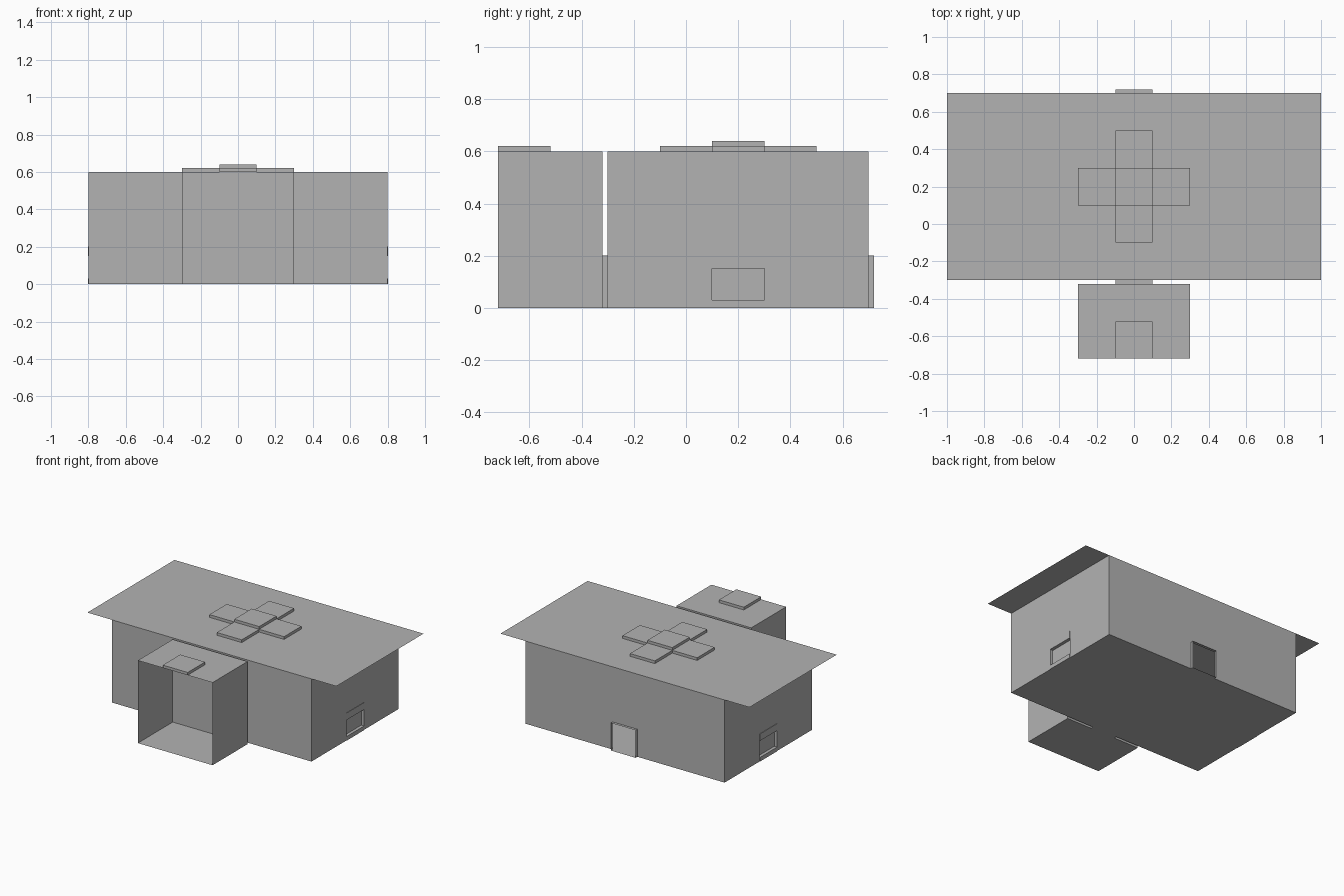
import bpy, bmesh

if "Cube" in bpy.data.objects:
    bpy.data.objects.remove(bpy.data.objects["Cube"], do_unlink=True)

GREY = (0.45, 0.45, 0.45, 1)
grey = bpy.data.materials.new("plain_grey")
grey.use_nodes = True
grey.diffuse_color = GREY
grey.node_tree.nodes["Principled BSDF"].inputs["Base Color"].default_value = GREY

H = 0.6                       # wall height
FRONT, BACK, HALF = -0.3, 0.7, 0.8
STEP = 0.02                   # door, slab and gap thickness


def finish(name, bm):
    bmesh.ops.remove_doubles(bm, verts=bm.verts, dist=0.0005)
    mesh = bpy.data.meshes.new(name)
    bm.to_mesh(mesh)
    bm.free()
    mesh.materials.append(grey)
    obj = bpy.data.objects.new(name, mesh)
    bpy.context.collection.objects.link(obj)
    return obj


def box(name, x, y, z, open_sides=()):
    """Box between (min, max) pairs; open_sides lists (axis, sign) faces to drop."""
    bm = bmesh.new()
    bmesh.ops.create_cube(bm, size=1)
    drop = [f for f in bm.faces for axis, sign in open_sides
            if f.normal[axis] * sign > 0.5]
    bmesh.ops.delete(bm, geom=drop, context='FACES')
    for v in bm.verts:
        v.co = [lo + (c + 0.5) * (hi - lo) for c, (lo, hi) in zip(v.co, (x, y, z))]
    return finish(name, bm)


def wall(name, axis, at, span, hole, flip):
    """Upright sheet of cells across one axis, with one rectangular hole."""
    (h0, h1), (v0, v1) = hole
    us = sorted({span[0], h0, h1, span[1]})
    vs = sorted({0, v0, v1, H})
    bm = bmesh.new()
    for u, u2 in zip(us, us[1:]):
        for v, v2 in zip(vs, vs[1:]):
            if (u, v) == (h0, v0):
                continue
            ring = [(u, v), (u2, v), (u2, v2), (u, v2)]
            pts = [(at, p, q) if axis == 0 else (p, at, q) for p, q in ring]
            bm.faces.new([bm.verts.new(p) for p in (pts[::-1] if flip else pts)])
    return finish(name, bm)


# Main hall: floor and front wall, the other walls are added with openings
box("hall_floor_and_front", (-HALF, HALF), (FRONT, BACK), (0, H),
    [(0, 1), (0, -1), (1, 1), (2, 1)])
wall("back_wall", 1, BACK, (-HALF, HALF), ((-0.1, 0.1), (0, 0.2)), True)

# Side walls with a recessed window each
for side, s in (("left", 1), ("right", -1)):
    wall(side + "_wall", 0, s * HALF, (FRONT, BACK), ((0.1, 0.3), (0.03, 0.15)), s < 0)
    inner, outer = sorted((s * (HALF - STEP), s * HALF))
    box(side + "_window_recess", (inner, outer), (0.1, 0.3), (0.03, 0.15), [(0, s)])
    for part, z in (("sill", (0, 0.03)), ("lintel", (0.15, 0.2))):
        inner, outer = sorted((s * HALF, s * (HALF + 0.003)))
        box(f"{side}_window_{part}", (inner, outer), (0.1, 0.3), z)

# Broad flat roof sheet overhanging the sides
bm = bmesh.new()
corners = [(-1, FRONT), (1, FRONT), (1, BACK), (-1, BACK)]
bm.faces.new([bm.verts.new((x, y, H)) for x, y in corners])
finish("roof", bm)

# Cross of low slabs on the roof, raised in the middle
for name, dx, dy in (("left", 0.2, 0), ("right", -0.2, 0), ("front", 0, -0.2), ("back", 0, 0.2)):
    box(name + "_roof_slab", (dx - 0.1, dx + 0.1), (dy + 0.1, dy + 0.3), (H, H + STEP))
box("middle_roof_slab", (-0.1, 0.1), (0.1, 0.3), (H + STEP, H + 2 * STEP))

# Porch, open at the front, with one slab on top
PORCH = (FRONT - STEP - 0.4, FRONT - STEP)
box("porch", (-0.3, 0.3), PORCH, (0, H), [(1, -1)])
box("porch_roof_slab", (-0.1, 0.1), (PORCH[0], PORCH[0] + 0.2), (H, H + STEP))

# Front door block and open back door surround
box("front_door", (-0.1, 0.1), (FRONT - STEP, FRONT), (0, 0.2))
box("back_door_surround", (-0.1, 0.1), (BACK, BACK + STEP), (0, 0.2), [(1, 1), (1, -1)])
